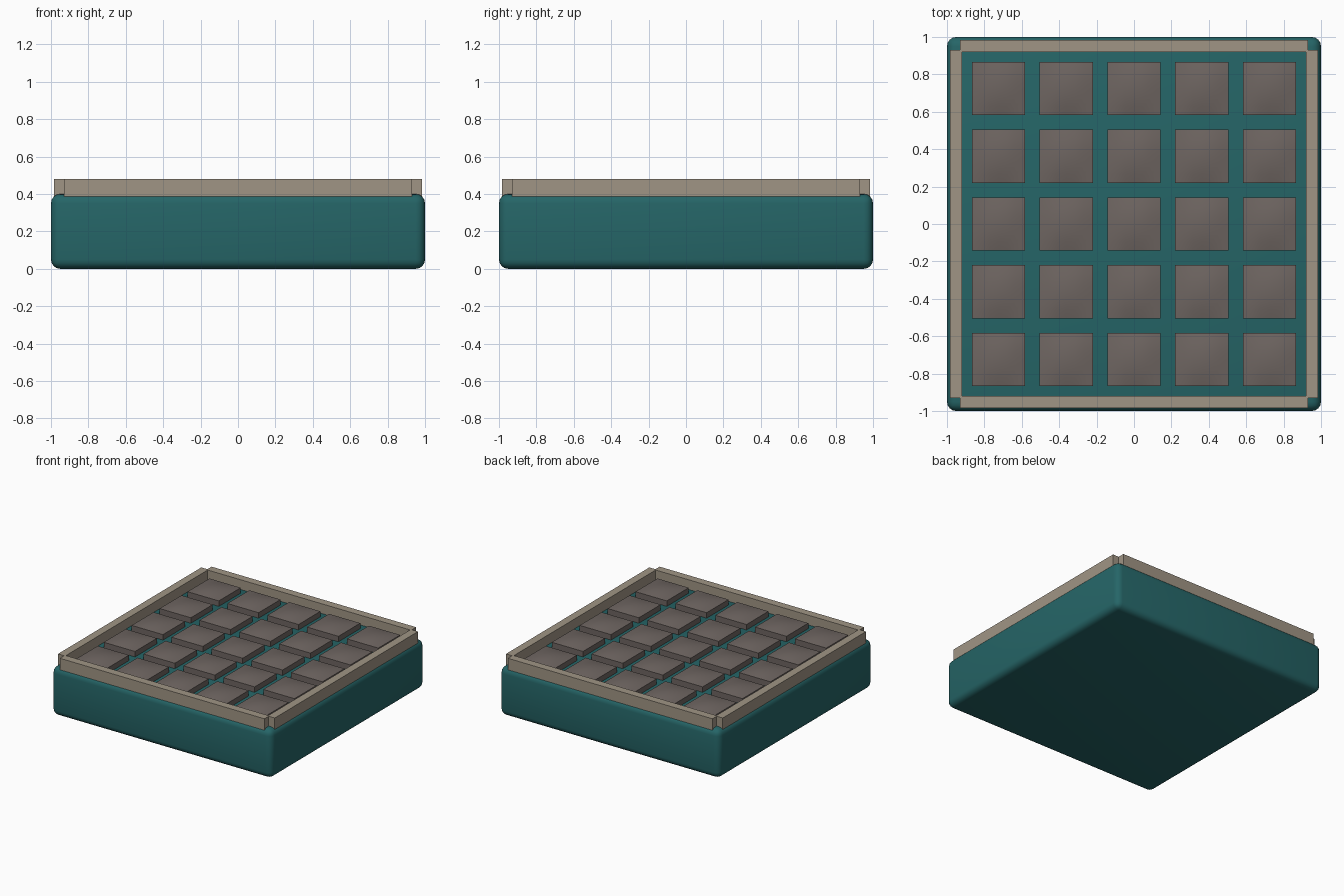
import bpy, bmesh, math

if "Cube" in bpy.data.objects:
    bpy.data.objects.remove(bpy.data.objects["Cube"])


def material(name, r, g, b):
    m = bpy.data.materials.new(name)
    lin = [((c / 255 + 0.055) / 1.055) ** 2.4 for c in (r, g, b)]
    m.diffuse_color = (*lin, 1)
    m.use_nodes = True
    m.node_tree.nodes["Principled BSDF"].inputs["Base Color"].default_value = m.diffuse_color
    return m


teal = material("teal", 37, 101, 103)
stone = material("warm_stone", 160, 149, 133)
grey = material("brown_grey", 110, 101, 97)


def box(name, x0, x1, y0, y1, z0, z1, mat):
    bm = bmesh.new()
    bmesh.ops.create_cube(bm, size=1)
    for v in bm.verts:
        v.co.x = x1 if v.co.x > 0 else x0
        v.co.y = y1 if v.co.y > 0 else y0
        v.co.z = z1 if v.co.z > 0 else z0
    me = bpy.data.meshes.new(name)
    bm.to_mesh(me)
    bm.free()
    me.materials.append(mat)
    ob = bpy.data.objects.new(name, me)
    bpy.context.collection.objects.link(ob)
    return ob


# Rounded tray body
base = box("base", -1, 1, -1, 1, 0, 0.4, teal)
bevel = base.modifiers.new("rounding", 'BEVEL')
bevel.width = 0.05
bevel.segments = 4
for p in base.data.polygons:
    p.use_smooth = True

# Raised rim rails, overlapping at the corners
for s, n in ((-1, "front"), (1, "back")):
    a, b = sorted((s * 0.92, s * 0.985))
    box("rail_" + n, -0.93, 0.93, a, b, 0.38, 0.48, stone)
for s, n in ((-1, "left"), (1, "right")):
    a, b = sorted((s * 0.92, s * 0.985))
    box("rail_" + n, a, b, -0.93, 0.93, 0.38, 0.48, stone)


# Softly pillowed keys on a 5 x 5 grid
def key_mesh(half=0.142, edge=0.445, rise=0.02, n=6):
    bm = bmesh.new()
    bmesh.ops.create_grid(bm, x_segments=n, y_segments=n, size=half)
    border = [e for e in bm.edges if e.is_boundary]
    for v in bm.verts:
        u, w = v.co.x / half, v.co.y / half
        v.co.z = edge + rise * (1 - u * u) * (1 - w * w)
    new = bmesh.ops.extrude_edge_only(bm, edges=border)["geom"]
    for v in new:
        if isinstance(v, bmesh.types.BMVert):
            v.co.z = 0.38
    bmesh.ops.recalc_face_normals(bm, faces=bm.faces)
    if max(bm.faces, key=lambda f: f.calc_center_median().z).normal.z < 0:
        bmesh.ops.reverse_faces(bm, faces=bm.faces)
    for f in bm.faces:
        f.smooth = abs(f.normal.z) > 0.5
    me = bpy.data.meshes.new("key")
    bm.to_mesh(me)
    bm.free()
    me.materials.append(grey)
    return me


key = key_mesh()
for i in range(5):
    for j in range(5):
        ob = bpy.data.objects.new(f"key_{i + 1}_{j + 1}", key)
        ob.location = ((i - 2) * 0.3625, (j - 2) * 0.3625, 0)
        bpy.context.collection.objects.link(ob)
